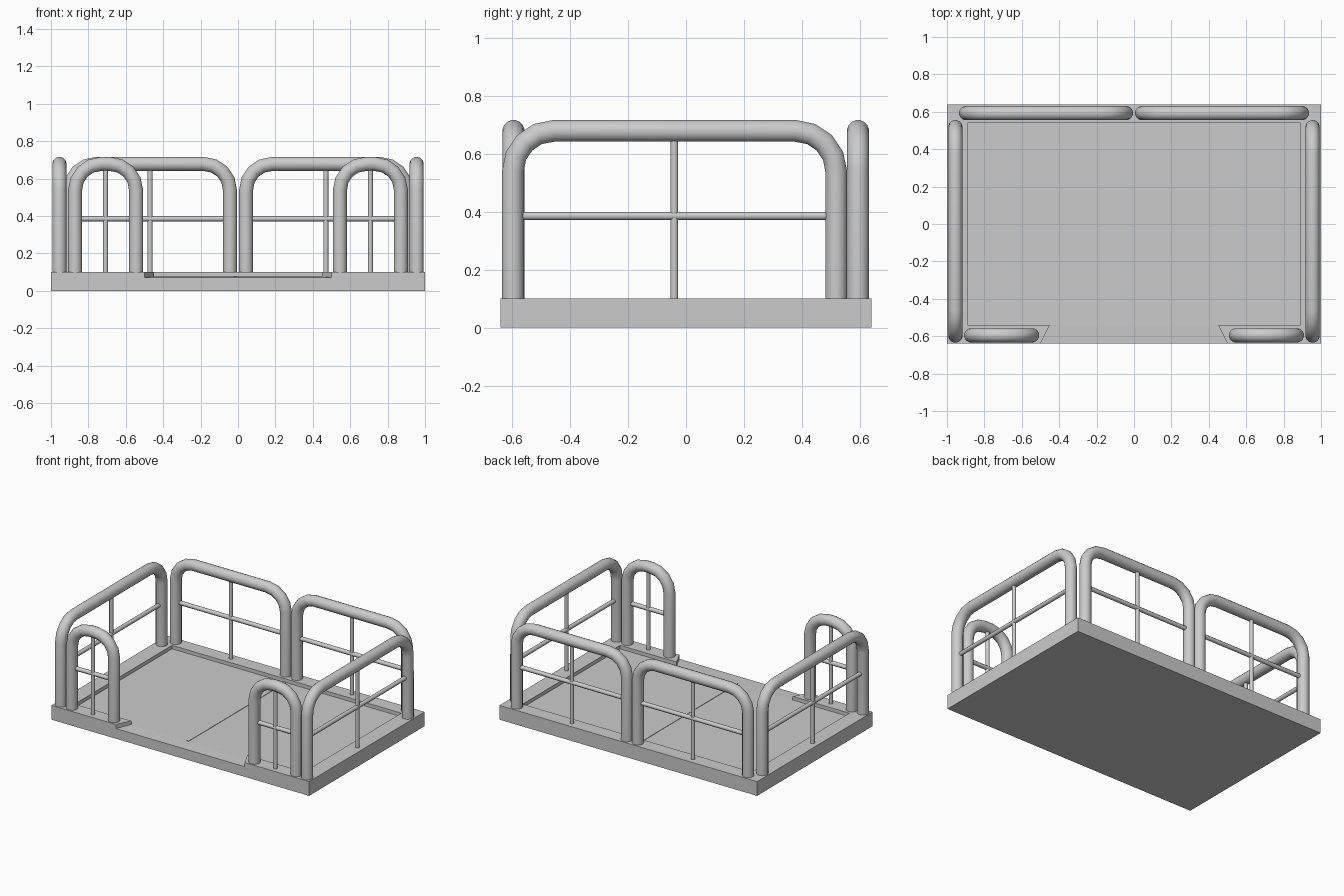
import bpy, bmesh, math
from mathutils import Vector

if "Cube" in bpy.data.objects:
    bpy.data.objects.remove(bpy.data.objects["Cube"])


def mesh_object(name, bm):
    bmesh.ops.recalc_face_normals(bm, faces=bm.faces)
    me = bpy.data.meshes.new(name)
    bm.to_mesh(me)
    bm.free()
    ob = bpy.data.objects.new(name, me)
    bpy.context.collection.objects.link(ob)
    return ob


def box(name, lo, hi):
    bm = bmesh.new()
    bmesh.ops.create_cube(bm, size=1)
    for v in bm.verts:
        v.co = [(a + b) / 2 + c * (b - a) for a, b, c in zip(lo, hi, v.co)]
    return mesh_object(name, bm)


def tube(name, points, radius, sides):
    """Sweep a round section along a planar path, mitred at the bends."""
    pts = [Vector(p) for p in points]
    side = Vector((0, 0, 0))
    for a, b, c in zip(pts, pts[1:], pts[2:]):
        side += (b - a).cross(c - b)
    if side.length < 1e-6:
        d = pts[-1] - pts[0]
        side = d.cross(Vector((0, 0, 1)) if abs(d.z) < 0.01 else Vector((0, 1, 0)))
    side.normalize()
    bm = bmesh.new()
    rings = []
    for i, p in enumerate(pts):
        d0 = (p - pts[max(i - 1, 0)]).normalized()
        d1 = (pts[min(i + 1, len(pts) - 1)] - p).normalized()
        t = (d0 + d1).normalized()
        up = side.cross(t)
        ring = []
        for k in range(sides):
            a = 2 * math.pi * (k + 0.5) / sides
            ring.append(bm.verts.new(p + radius * (math.cos(a) * side + math.sin(a) * up)))
        rings.append(ring)
    for r0, r1 in zip(rings, rings[1:]):
        for k in range(sides):
            n = (k + 1) % sides
            bm.faces.new((r0[k], r0[n], r1[n], r1[k]))
    bm.faces.new(rings[0])
    bm.faces.new(rings[-1])
    ob = mesh_object(name, bm)
    for o in bpy.context.selected_objects:
        o.select_set(False)
    ob.select_set(True)
    bpy.context.view_layer.objects.active = ob
    bpy.ops.object.shade_smooth_by_angle(angle=math.radians(50))
    return ob


R, BEND, TOP, DECK = 0.038, 0.14, 0.678, 0.10


def rail(name, a, b, place, bar_at):
    """Arched rail from a to b; place(u, z) maps it into the scene."""
    path = [(a, DECK - 0.01)]
    for cu, start in ((a + BEND, 180), (b - BEND, 90)):
        for k in range(5):
            t = math.radians(start - 22.5 * k)
            path.append((cu + BEND * math.cos(t), TOP - BEND + BEND * math.sin(t)))
    path.append((b, DECK - 0.01))
    tube(name + "_hoop", [place(u, z) for u, z in path], R, 16)
    tube(name + "_cross_bar", [place(a, 0.385), place(b, 0.385)], 0.015, 8)
    tube(name + "_upright_bar", [place(bar_at, DECK - 0.01), place(bar_at, TOP)], 0.014, 8)


# Platform with a sunken floor and a flared front opening
base = box("platform", (-1, -0.64, 0), (1, 0.64, DECK))
bm = bmesh.new()
floor = [bm.verts.new((x, y, 0.075)) for x, y in
         ((-0.89, -0.54), (-0.45, -0.54), (0.45, -0.54),
          (0.89, -0.54), (0.89, 0.54), (-0.89, 0.54))]
lip = [bm.verts.new((x, -0.74, 0.067)) for x in (-0.55, 0.55)]
bm.faces.new(floor)
bm.faces.new((lip[0], lip[1], floor[2], floor[1]))
ext = bmesh.ops.extrude_face_region(bm, geom=bm.faces[:], use_keep_orig=True)
for v in ext["geom"]:
    if isinstance(v, bmesh.types.BMVert):
        v.co.z = 0.2
cutter = mesh_object("floor_cutter", bm)
cutter.hide_render = True
mod = base.modifiers.new("sunken_floor", "BOOLEAN")
mod.operation = "DIFFERENCE"
mod.solver = "EXACT"
mod.object = cutter
bpy.context.view_layer.objects.active = base
base.select_set(True)
bpy.ops.object.modifier_apply(modifier=mod.name)
bpy.data.objects.remove(cutter)

# Seam strip along the middle of the floor
box("floor_seam", (-0.025, -0.54, 0.07), (-0.005, 0.54, 0.078))

# Guard rails, mirrored left and right
for s, label in ((-1, "left"), (1, "right")):
    rail(label + "_side_rail", -0.597, 0.518, lambda u, z: (s * 0.955, u, z), -0.04)
    rail(label + "_back_rail", 0.043, 0.898, lambda u, z: (s * u, 0.593, z), 0.47)
    rail(label + "_front_rail", 0.545, 0.871, lambda u, z: (s * u, -0.595, z), 0.708)
